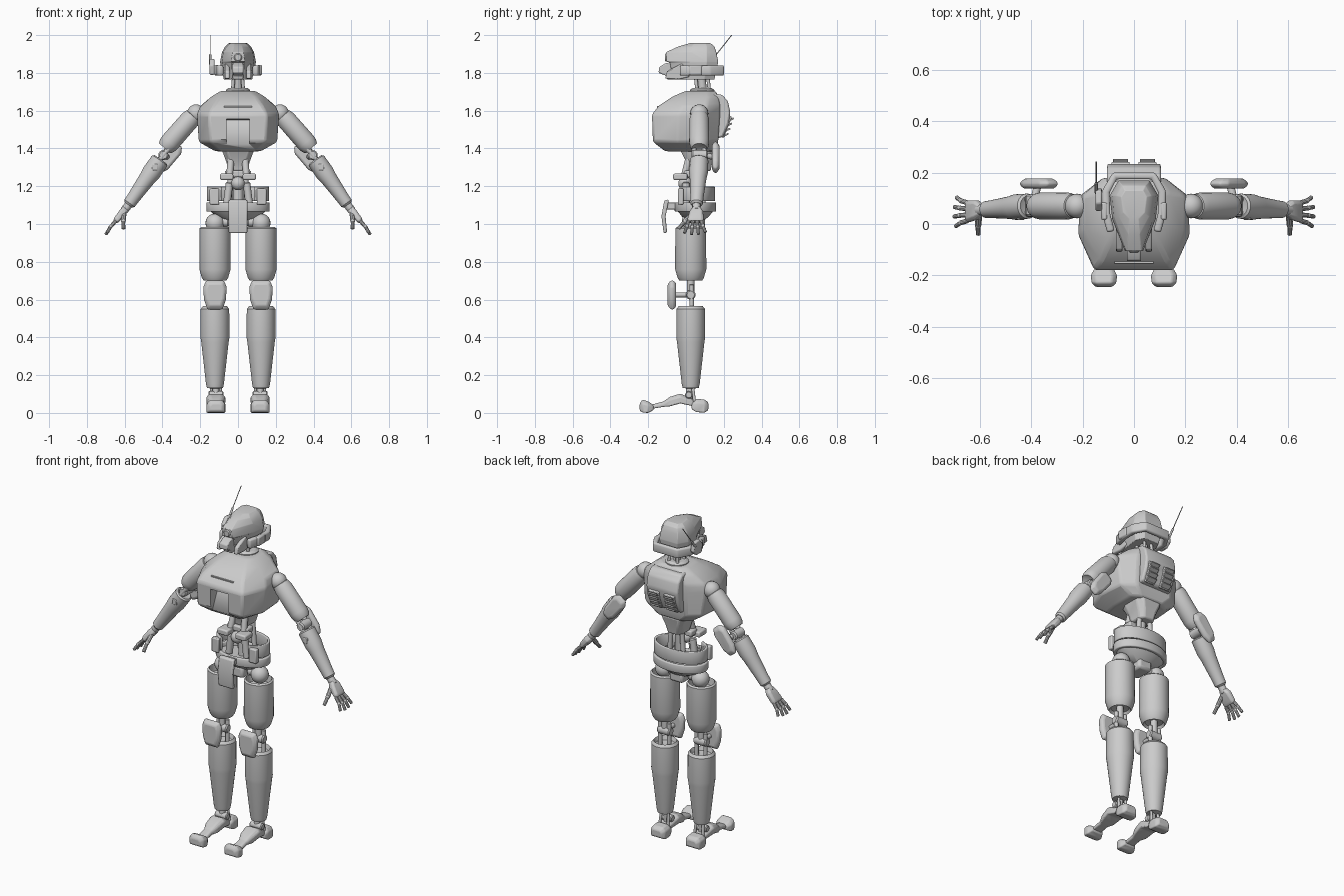
import bpy, bmesh, math
from mathutils import Vector as V, Matrix

if "Cube" in bpy.data.objects:
    bpy.data.objects.remove(bpy.data.objects["Cube"])


def finish(name, bm, side=False, bevel=0, solid=0, angle=32):
    """Turn a bmesh into a shaded object; side parts are mirrored across x."""
    bmesh.ops.recalc_face_normals(bm, faces=bm.faces)
    me = bpy.data.meshes.new(name)
    bm.to_mesh(me)
    bm.free()
    me.shade_smooth()
    me.set_sharp_from_angle(angle=math.radians(angle))
    ob = bpy.data.objects.new(name, me)
    bpy.context.collection.objects.link(ob)
    if solid:
        m = ob.modifiers.new("wall", 'SOLIDIFY')
        m.thickness, m.offset = solid, 0
    if bevel:
        m = ob.modifiers.new("soft_edges", 'BEVEL')
        m.width, m.segments, m.limit_method, m.angle_limit = bevel, 2, 'ANGLE', math.radians(20)
    if side:
        m = ob.modifiers.new("other_side", 'MIRROR')
        m.use_mirror_merge = False
    return ob


def loft(name, rings, caps=True, closed=True, **kw):
    bm = bmesh.new()
    vs = [[bm.verts.new(p) for p in r] for r in rings]
    n = len(vs[0])
    for a, b in zip(vs, vs[1:]):
        for i in range(n if closed else n - 1):
            j = (i + 1) % n
            bm.faces.new((a[i], a[j], b[j], b[i]))
    if caps:
        bm.faces.new(vs[0])
        bm.faces.new(vs[-1])
    return finish(name, bm, **kw)


def turned(name, a, b, profile, n=28, **kw):
    """Lathe: profile of (distance from a, radius) about the axis a-b."""
    a, d = V(a), (V(b) - V(a)).normalized()
    u = d.orthogonal().normalized()
    w = d.cross(u)
    ang = [2 * math.pi * i / n for i in range(n)]
    return loft(name, [[a + d * t + (u * math.cos(k) + w * math.sin(k)) * r for k in ang]
                       for t, r in profile], **kw)


def rod(name, a, b, r, n=14, **kw):
    L = (V(b) - V(a)).length
    e = min(r * .25, L * .2)
    return turned(name, a, b, [(0, r - e), (e, r), (L - e, r), (L, r - e)], n, **kw)


def ball(name, c, r, **kw):
    bm = bmesh.new()
    bmesh.ops.create_uvsphere(bm, u_segments=20, v_segments=12, radius=r, matrix=Matrix.Translation(c))
    return finish(name, bm, **kw)


def box(name, c, s, tilt=0, bevel=.004, **kw):
    bm = bmesh.new()
    m = Matrix.Translation(c) @ Matrix.Rotation(tilt, 4, 'X') @ Matrix.Diagonal((*s, 1))
    bmesh.ops.create_cube(bm, size=1, matrix=m)
    return finish(name, bm, bevel=bevel, **kw)


def levels(name, data, **kw):
    """Loft of symmetric outlines: (z, half outline from front to back)."""
    return loft(name, [[(x, y, z) for x, y in h] + [(-x, y, z) for x, y in reversed(h)]
                       for z, h in data], **kw)


def across(name, prof, x0, x1, **kw):
    return loft(name, [[(x, y, z) for y, z in prof] for x in (x0, x1)], **kw)


def pad(name, outline, y0, y1, **kw):
    """Cushion-shaped plate facing along y, outline of (x, z)."""
    cx = sum(p[0] for p in outline) / len(outline)
    cz = sum(p[1] for p in outline) / len(outline)
    steps = [(0, .8), (.3, 1), (.65, 1), (1, .75)]
    return loft(name, [[(cx + (x - cx) * s, y0 + (y1 - y0) * t, cz + (z - cz) * s)
                        for x, z in outline] for t, s in steps], **kw)


# Torso shell with sloped intake
torso = levels("torso", [
    (1.385, [(.10, -.11), (.12, -.03), (.12, .12), (.07, .155)]),
    (1.435, [(.15, -.175), (.208, -.045), (.195, .12), (.12, .17)]),
    (1.58, [(.155, -.18), (.218, -.04), (.21, .11), (.12, .18)]),
    (1.625, [(.13, -.145), (.20, -.02), (.20, .11), (.12, .18)]),
    (1.675, [(.095, -.07), (.14, .0), (.14, .12), (.10, .175)]),
    (1.705, [(.06, .0), (.09, .03), (.09, .12), (.06, .155)])], bevel=.012)
cutter = across("intake_cutter", [(-.24, 1.56), (-.10, 1.55), (-.165, 1.41), (-.165, 1.36), (-.24, 1.36)], -.06, .06)
cutter.hide_render = True
cutter.hide_set(True)
m = torso.modifiers.new("intake", 'BOOLEAN')
m.object, m.operation, m.solver = cutter, 'DIFFERENCE', 'EXACT'
box("chest_slot", (0, -.148, 1.621), (.15, .012, .006), bevel=0)
levels("waist_cup", [
    (1.28, [(.03, .01), (.05, .035), (.05, .10), (.03, .13)]),
    (1.33, [(.04, .0), (.062, .03), (.062, .11), (.04, .14)]),
    (1.39, [(.06, -.03), (.085, .02), (.085, .12), (.06, .155)])], bevel=.008)

# Backpack with vent slats
across("backpack", [(.14, 1.69), (.19, 1.685), (.222, 1.65), (.235, 1.59), (.225, 1.53),
                    (.195, 1.46), (.14, 1.45)], -.105, .105, bevel=.01)
box("vent_frame", (.052, .212, 1.515), (.07, .02, .12), tilt=-.38, side=True)
for i in range(4):
    box("vent_slat", (.052, .212 + i * .009, 1.472 + i * .027), (.058, .03, .009), tilt=.5, bevel=.002, side=True)

# Neck
rod("neck_core", (0, .09, 1.69), (0, .08, 1.80), .022)
for y in (.06, .125):
    rod("neck_piston", (.03, y, 1.69), (.022, y - .01, 1.79), .009, side=True)
turned("collar", (0, .085, 1.695), (0, .085, 1.75), [(0, .065), (.015, .065), (.025, .05)])

# Helmet, rim, face and aerial
levels("helmet", [
    (1.765, [(.035, -.07), (.06, .0), (.075, .10), (.05, .15)]),
    (1.855, [(.036, -.085), (.085, .02), (.095, .11), (.06, .17)]),
    (1.86, [(.036, -.105), (.085, .02), (.095, .11), (.06, .17)]),
    (1.91, [(.03, -.105), (.078, .03), (.085, .11), (.055, .16)]),
    (1.94, [(.022, -.04), (.06, .03), (.068, .11), (.045, .15)]),
    (1.957, [(.018, .02), (.042, .045), (.05, .105), (.035, .13)])], bevel=.008)
rim = [(.09, -.03), (.108, .04), (.11, .125), (.075, .188)]
rim += [(-x, y) for x, y in reversed(rim)]
loft("helmet_rim", [[(x, y, z) for x, y in rim] for z in (1.785, 1.84)], caps=False, closed=False,
     solid=.03, bevel=.009)
across("snout", [(-.06, 1.765), (-.10, 1.765), (-.105, 1.785), (-.145, 1.80), (-.143, 1.83),
                 (-.11, 1.85), (-.06, 1.86)], -.028, .028, bevel=.006)
across("cheek", [(-.11, 1.77), (-.10, 1.81), (-.02, 1.85), (.02, 1.78), (-.04, 1.765)], .045, .07, bevel=.006, side=True)
rod("eye", (0, -.07, 1.882), (0, -.112, 1.882), .022)
box("ear_box", (.115, .05, 1.815), (.025, .07, .055), side=True, bevel=.008)
across("aerial_base", [(.06, 1.79), (.05, 1.84), (.08, 1.875), (.13, 1.87), (.14, 1.82), (.11, 1.79)],
       -.15, -.125, bevel=.006)
rod("aerial_socket", (-.147, .12, 1.845), (-.147, .16, 1.897), .006)
rod("aerial", (-.147, .15, 1.884), (-.147, .242, 2.0), .0025, n=8)

# Spine and abdomen mechanics
rod("spine", (0, .05, 1.08), (0, .06, 1.32), .028)
ball("waist_ball", (0, -.005, 1.215), .036)
box("waist_yoke", (.06, -.03, 1.25), (.07, .075, .034), side=True, bevel=.008)
box("yoke_bridge", (0, .02, 1.265), (.14, .06, .035), bevel=.008)
rod("belly_piston", (.045, -.01, 1.25), (.035, .02, 1.37), .018, side=True)
rod("piston_sleeve", (.06, .0, 1.10), (.045, .0, 1.22), .02, side=True)
rod("back_piston", (.05, .09, 1.10), (.035, .09, 1.31), .014, side=True)

# Pelvis: closed lower belt, upper belt open at the front
def arc(a0, a1, rx, ry, n):
    return [(rx * math.sin(a0 + (a1 - a0) * i / n), .05 + ry * math.cos(a0 + (a1 - a0) * i / n)) for i in range(n + 1)]

full = arc(-math.pi, math.pi, .158, .10, 36)[:-1]
loft("lower_belt", [[(x, y, z) for x, y in full] for z in (1.065, 1.115)], caps=False, solid=.02, bevel=.005)
loft("upper_belt", [[(x, y, z) for x, y in arc(-2.55, 2.55, .158, .097, 36)] for z in (1.122, 1.198)],
     caps=False, closed=False, solid=.014, bevel=.004)
loft("pelvis_floor", [[(x * s, .05 + (y - .05) * s, z) for x, y in full]
                      for z, s in ((1.015, .4), (1.04, .72), (1.07, .95), (1.09, .95))])
box("belt_clip", (.125, -.028, 1.145), (.05, .03, .085), side=True, bevel=.006)
box("crotch", (0, .04, 1.01), (.09, .12, .07), bevel=.015)
across("front_flap", [(-.09, 1.13), (-.115, 1.125), (-.13, 1.04), (-.118, .95), (-.10, .955),
                      (-.108, 1.04)], -.05, .05, bevel=.007)
box("flap_mount", (0, -.075, 1.095), (.06, .06, .035))

# Legs
X, Y = .122, .025
ball("hip_ball", (X, Y + .01, 1.005), .05, side=True)
rod("hip_axle", (.05, .035, 1.01), (.12, .035, 1.01), .025, side=True)
turned("thigh", (X, Y, .985), (X, Y, 0), [(.05, .03), (.045, .066), (0, .072), (.008, .082), (.225, .083),
       (.27, .07), (.285, .06), (.27, .05), (.265, .02)], side=True)
rod("thigh_rod", (X, Y, .74), (X, Y, .62), .02, side=True)
rod("knee_axle", (X - .042, Y, .625), (X + .042, Y, .625), .026, side=True)
for dx in (-.03, .03):
    rod("knee_link", (X + dx, Y + .005, .53), (X + dx, Y + .005, .68), .012, side=True)
rod("knee_mount", (X, Y, .625), (X, -.07, .625), .013, side=True)
pad("knee_pad", [(X + x, z) for x, z in ((-.048, .70), (.048, .70), (.062, .665), (.058, .60),
    (.04, .548), (-.04, .548), (-.058, .60), (-.062, .665))], -.052, -.097, side=True, bevel=.006)
turned("shin", (X, Y, .565), (X, Y, 0), [(.03, .02), (.025, .055), (0, .064), (.015, .076), (.165, .077),
       (.19, .073), (.41, .048), (.432, .043), (.436, .02)], side=True)

# Ankles and feet
F = .117
rod("ankle_post", (F, .015, .05), (F, .02, .15), .018, side=True)
rod("ankle_axle", (F - .04, .015, .095), (F + .04, .015, .095), .02, side=True)
for dx in (-.028, .028):
    rod("ankle_piston", (F + dx, .045, .06), (F + dx * .8, .035, .14), .008, side=True)


def foot_part(name, secs):
    rings = []
    for y, w, a, b in secs:
        c = (b - a) * .3
        rings.append([(F + x, y, z) for x, z in ((-w, a), (w, a), (w, b - c), (w * .65, b), (-w * .65, b), (-w, b - c))])
    loft(name, rings, side=True, bevel=.006)


foot_part("toe", [(-.245, .032, .012, .05), (-.23, .048, .002, .07), (-.20, .051, 0, .06), (-.172, .036, .015, .042)])
foot_part("instep", [(-.19, .03, .02, .042), (-.12, .028, .032, .06), (-.085, .042, .035, .085),
                     (-.03, .05, .05, .102), (.04, .036, .035, .07)])
foot_part("heel", [(.03, .042, .02, .055), (.055, .05, .004, .075), (.10, .048, .002, .07), (.118, .034, .015, .055)])

# Arms
S, E, W = V((.235, .07, 1.575)), V((.395, .07, 1.365)), V((.588, .055, 1.09))
ball("shoulder_ball", (.222, .07, 1.585), .048, side=True)
rod("shoulder_axle", (.15, .07, 1.60), (.235, .07, 1.575), .035, side=True)
turned("upper_arm", S, (.393, .07, 1.395), [(0, .035), (.005, .046), (.03, .052), (.19, .053), (.215, .049),
       (.232, .04), (.225, .02)], side=True)
rod("elbow_axle", E + V((0, -.04, 0)), E + V((0, .045, 0)), .027, side=True)
for dy in (-.028, .028):
    rod("elbow_link", E + V((-.04, dy, .05)), E + V((.04, dy, -.05)), .014, side=True)
rod("elbow_mount", E, (.375, .15, 1.355), .015, side=True)
d, q = V((.62, 0, -.78)), V((.78, 0, .62))
mid = V((.372, 0, 1.352))
pts = [mid + d * a + q * b for a, b in ((-.09, -.025), (-.09, .025), (-.06, .044), (.05, .04), (.09, .022),
                                       (.09, -.022), (.05, -.04), (-.06, -.044))]
pad("elbow_pad", [(p.x, p.z) for p in pts], .138, .177, side=True, bevel=.006)
turned("forearm", (.407, .07, 1.345), W, [(.01, .02), (.005, .04), (.012, .049), (.09, .05), (.13, .044),
       (.25, .035), (.29, .033), (.30, .024)], side=True)
box("forearm_panel", (.44, .022, 1.30), (.03, .012, .035), side=True)

# Hands
rod("wrist", W - d * .02, W + d * .03, .022, side=True)
u = V((0, 1, 0))
loft("palm", [[W + d * t + u * (y + a * w) + q * (b * h) for a, b in
               ((-1, -.5), (-.7, -1), (.7, -1), (1, -.5), (1, .5), (.7, 1), (-.7, 1), (-1, .5))]
              for t, w, h, y in ((.01, .022, .018, 0), (.035, .036, .02, 0), (.085, .042, .017, -.005), (.10, .038, .012, -.005))],
     side=True, bevel=.003)
for i in range(4):
    y = .082 - i * .023
    out = (1.5 - i) * .009
    a = V((W.x + d.x * .095, y, W.z + d.z * .095))
    L = (.075, .088, .09, .08)[i]
    b = a + d * L * .5 + u * out * .6 + q * .003
    c = b + d * L * .5 + u * out - q * .006
    rod("finger_base", a, b, .0095, n=10, side=True)
    ball("knuckle", b, .0098, side=True)
    rod("fingertip", b, c, .0085, n=10, side=True)
t0, t1, t2 = (.603, .035, 1.055), (.607, -.005, 1.015), (.606, -.04, .975)
rod("thumb_base", t0, t1, .013, n=10, side=True)
ball("thumb_knuckle", t1, .0125, side=True)
rod("thumb_tip", t1, t2, .01, n=10, side=True)
